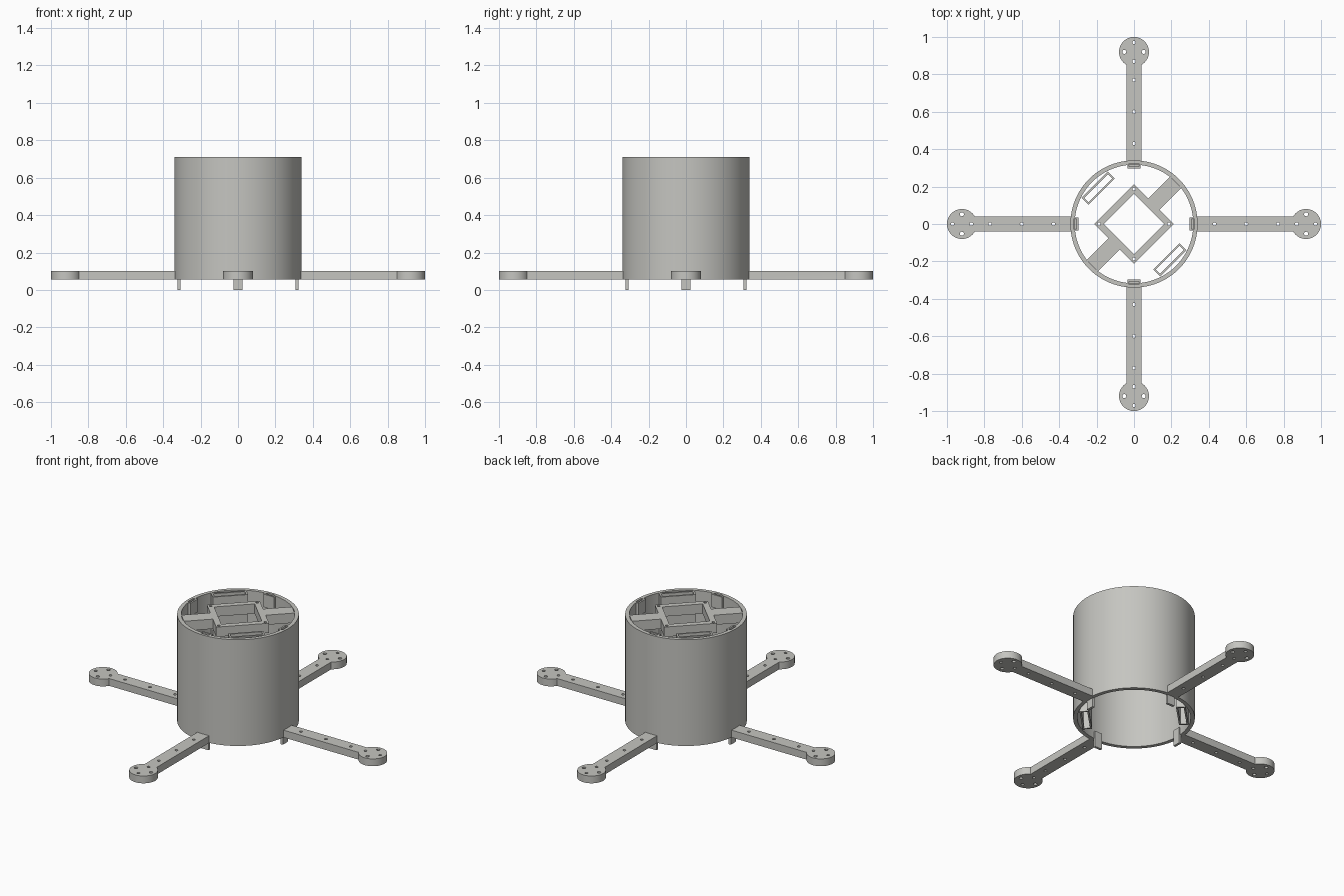
import bpy, bmesh, math
from mathutils import Matrix

if "Cube" in bpy.data.objects:
    bpy.data.objects.remove(bpy.data.objects["Cube"])

grey = bpy.data.materials.new("light_grey_plastic")
grey.diffuse_color = (0.56, 0.56, 0.53, 1)
grey.use_nodes = True
grey.node_tree.nodes["Principled BSDF"].inputs["Base Color"].default_value = grey.diffuse_color

BASE, TOP = 0.055, 0.71
OUT_R, IN_R = 0.34, 0.317


def arc(cx, cy, r, a0, a1, n):
    """Points on an arc, both ends included (degrees)."""
    return [(cx + r * math.cos(math.radians(a0 + (a1 - a0) * i / n)),
             cy + r * math.sin(math.radians(a0 + (a1 - a0) * i / n))) for i in range(n + 1)]


def circle(cx, cy, r, n):
    return arc(cx, cy, r, 0, 360, n)[:-1]


def rect(x0, x1, y0, y1):
    return [(x0, y0), (x1, y0), (x1, y1), (x0, y1)]


def turn(points, deg):
    c, s = math.cos(math.radians(deg)), math.sin(math.radians(deg))
    return [(x * c - y * s, x * s + y * c) for x, y in points]


def plate(name, loops, z0, z1, deg=0):
    """Extrude an outline, with any inner loops as holes, from z0 to z1."""
    curve = bpy.data.curves.new(name, 'CURVE')
    curve.dimensions = '2D'
    curve.fill_mode = 'BOTH'
    curve.extrude = (z1 - z0) / 2
    for loop in loops:
        spline = curve.splines.new('POLY')
        spline.points.add(len(loop) - 1)
        for p, (x, y) in zip(spline.points, loop):
            p.co = (x, y, 0, 1)
        spline.use_cyclic_u = True
    temp = bpy.data.objects.new(name + "_outline", curve)
    bpy.context.collection.objects.link(temp)
    deps = bpy.context.evaluated_depsgraph_get()
    mesh = bpy.data.meshes.new_from_object(temp.evaluated_get(deps))
    bpy.data.objects.remove(temp)
    bm = bmesh.new()
    bm.from_mesh(mesh)
    bmesh.ops.remove_doubles(bm, verts=bm.verts, dist=1e-5)
    bmesh.ops.recalc_face_normals(bm, faces=bm.faces)
    bm.transform(Matrix.Rotation(math.radians(deg), 4, 'Z')
                 @ Matrix.Translation((0, 0, (z0 + z1) / 2)))
    bm.to_mesh(mesh)
    bm.free()
    mesh.materials.clear()
    mesh.materials.append(grey)
    obj = bpy.data.objects.new(name, mesh)
    bpy.context.collection.objects.link(obj)
    bpy.ops.object.select_all(action='DESELECT')
    obj.select_set(True)
    bpy.context.view_layer.objects.active = obj
    bpy.ops.object.shade_smooth_by_angle(angle=math.radians(30))
    return obj


# Cylindrical body shell
SLOT_Z = TOP - 0.08
plate("body_shell", [circle(0, 0, OUT_R, 96), circle(0, 0, IN_R, 96)], BASE, SLOT_Z)

# Upper rim with four socket blocks on the inside, each with a slot
half = 0.036
edge = math.degrees(math.asin(half / IN_R))
inner, slots = [], []
for q in range(4):
    inner += turn([(0.298, -half), (0.298, half)]
                  + arc(0, 0, IN_R, edge, 90 - edge, 20), 90 * q)
    slots.append(turn(rect(0.308, 0.324, -0.027, 0.027), 90 * q))
plate("socket_rim", [circle(0, 0, OUT_R, 96), inner] + slots, SLOT_Z, TOP)

# Square mounting frame with two bridges to the wall and corner screw holes
S, B, E = 0.15, 0.042, 0.314
outline = [(S, -S), (S, -B), (E, -B), (E, B), (S, B), (S, S),
           (-S, S), (-S, B), (-E, B), (-E, -B), (-S, -B), (-S, -S)]
screws = [circle(0.132 * i, 0.132 * j, 0.009, 12) for i in (-1, 1) for j in (-1, 1)]
plate("mounting_frame", [outline, rect(-0.115, 0.115, -0.115, 0.115)] + screws,
      TOP - 0.06, TOP, 45)

# Two open pockets running down the inside wall
for deg in (135, 315):
    plate("side_pocket", [rect(0.244, 0.297, -0.1, 0.1),
                          rect(0.254, 0.287, -0.09, 0.09)], BASE, TOP, deg)

# Four arms with round motor pads, and the plug tabs under them
W, PAD_X, PAD_R = 0.04, 0.92, 0.08
a = math.degrees(math.asin(W / PAD_R))
arm = [(0.322, -W)] + arc(PAD_X, 0, PAD_R, -180 + a, 180 - a, 40) + [(0.322, W)]
holes = [circle(x, 0, 0.009, 12) for x in (0.43, 0.60, 0.77, 0.87, 0.97)]
holes += [circle(PAD_X, y, 0.011, 12) for y in (-0.052, 0.052)]
for q in range(4):
    plate("motor_arm", [arm] + holes, BASE, 0.10, 90 * q)
    plate("plug_tab", [rect(0.308, 0.323, -0.025, 0.025)], 0, 0.10, 90 * q)
